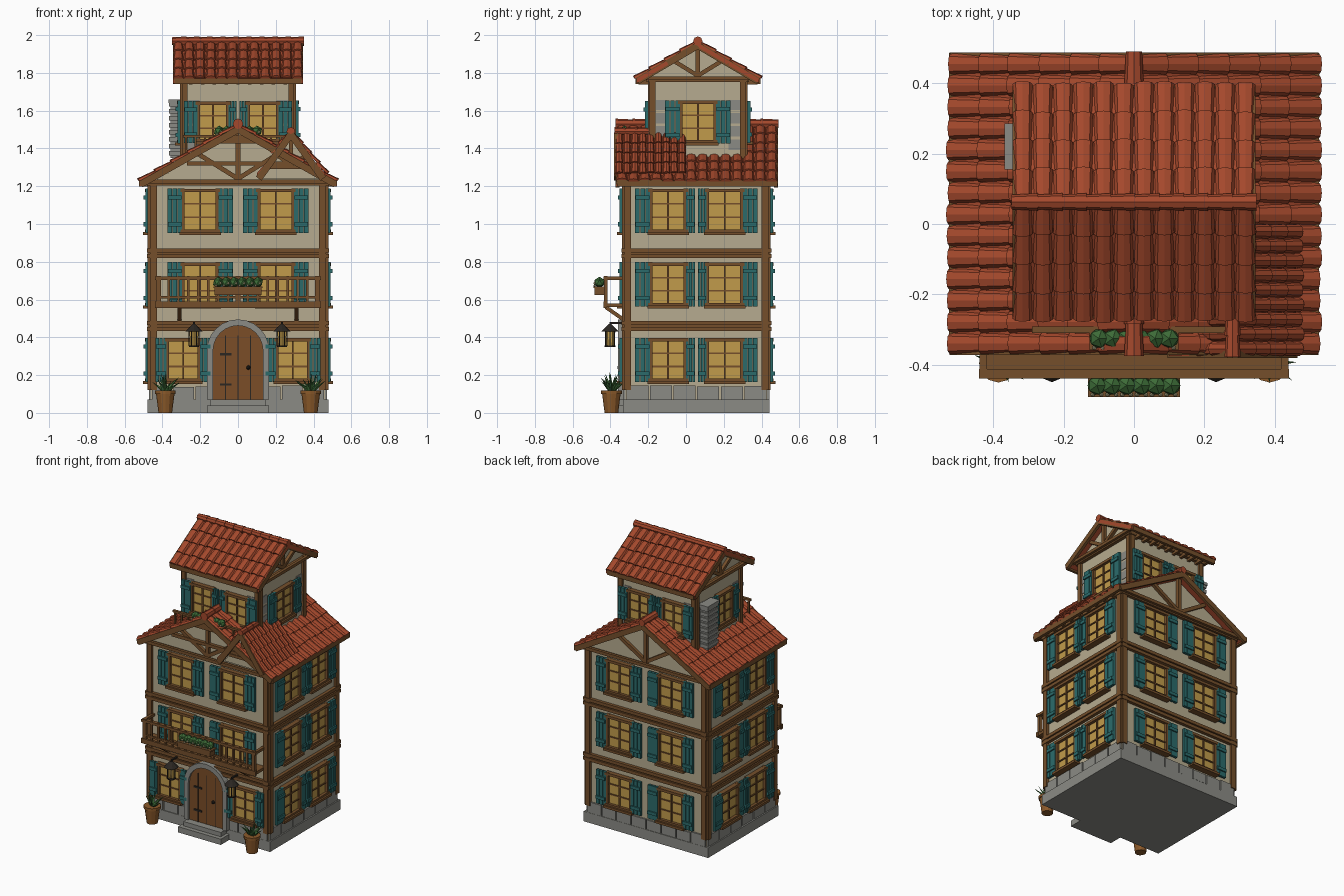
import bpy, bmesh, random
from math import sin, cos, pi, radians, ceil
from mathutils import Matrix, Vector

if "Cube" in bpy.data.objects:
    bpy.data.objects.remove(bpy.data.objects["Cube"])

random.seed(4)
COL = dict(wall=0xB5AA8E, wood=0x74502F, tile=0xA34A30, teal=0x2F6B6B, glass=0xC09A4C, stone=0x8A8A84,
           door=0x7A4E2C, dark=0x2E2A26, pot=0x8A5A2E, leaf=0x3F6B3A, flower=0xC8BE96)
MATS, PARTS, I = {}, {}, Matrix()
for k, h in COL.items():
    MATS[k] = bpy.data.materials.new(k)
    MATS[k].diffuse_color = [((h >> s & 255) / 255) ** 2.2 for s in (16, 8, 0)] + [1]

def part(name, mat):
    return PARTS.setdefault(name, (bmesh.new(), mat))[0]

def T(x, y, z): return Matrix.Translation((x, y, z))
def R(deg, axis='Z'): return Matrix.Rotation(radians(deg), 4, axis)

def box(name, mat, c, s, M=I):
    bmesh.ops.create_cube(part(name, mat), size=1, matrix=M @ T(*c) @ Matrix.Diagonal((*s, 1)))

def beam(name, mat, p, q, w, d, M=I):
    p, q = Vector(p), Vector(q)
    rot = (q - p).to_track_quat('X', 'Z').to_matrix().to_4x4()
    box(name, mat, (0, 0, 0), ((q - p).length, d, w), M @ Matrix.Translation((p + q) / 2) @ rot)

def cone(name, mat, c, r1, r2, h, n=8, M=I):
    bmesh.ops.create_cone(part(name, mat), cap_ends=True, segments=n, radius1=r1, radius2=r2,
                          depth=h, matrix=M @ T(*c))

def ball(name, mat, c, r):
    bmesh.ops.create_icosphere(part(name, mat), subdivisions=1, radius=r, matrix=T(*c))

def prism(name, mat, pts, y0, y1, M=I):
    bm = part(name, mat)
    a, b = [[bm.verts.new(M @ Vector((x, y, z))) for x, z in pts] for y in (y0, y1)]
    bm.faces.new(a); bm.faces.new(b[::-1])
    for i in range(len(pts)):
        j = (i + 1) % len(pts)
        bm.faces.new((a[i], b[i], b[j], a[j]))

def slope(name, hw, ze, zr, y0, y1, cols, rows, M, h=0.022, skip=lambda p: False):
    """barrel tiles and deck on both slopes of a gable roof whose ridge runs along local y"""
    bm = part(name + "_tiles", 'tile')
    for s in (-1, 1):
        up = Vector((-s * hw, 0, zr - ze)); L = up.length; up.normalize()
        n = Vector((s * (zr - ze), 0, hw)).normalized()
        w, l = (y1 - y0) / cols, L / rows
        prism(name + "_deck", 'tile', [(s * hw, ze - .02), (s * hw, ze + .004), (0, zr + .004), (0, zr - .02)], y0, y1, M)
        for i in range(cols):
            for j in range(rows):
                o = Vector((s * hw, y0 + (i + .5) * w, ze)) + up * (j * l - random.uniform(0, .008))
                if skip(M @ (o + up * l / 2)): continue
                ends = []
                for t, k, lift in ((0, .98, .009), (l * 1.12, .84, 0)):
                    ends.append([bm.verts.new(M @ (o + up * t + Vector((0, -cos(pi * a / 4) * w / 2 * k, 0))
                                 + n * (lift + h * .75 * sin(pi * a / 4)))) for a in range(5)])
                a, b = ends
                bm.faces.new(a); bm.faces.new(b[::-1])
                for q in range(5):
                    bm.faces.new((a[q], b[q], b[(q + 1) % 5], a[(q + 1) % 5]))

def ridge(name, z, y0, y1, n, r, M):
    l = (y1 - y0) / n
    for i in range(n):
        cone(name, 'tile', (0, 0, 0), r, r * .82, l * 1.1, 8, M @ T(0, y0 + (i + .5) * l, z) @ R(-90, 'X'))

def window(M, x, z, w=.18, h=.215, sl=.08, sr=.08):
    W = M @ T(x, 0, z)
    box("window_glass", 'glass', (0, -.006, 0), (w, .012, h), W)
    for s in (-1, 1):
        box("window_frames", 'wood', (s * w / 2, -.014, 0), (.016, .028, h + .02), W)
        box("window_frames", 'wood', (0, -.016, s * h / 2), (w + .03, .032, .018), W)
        sw = sl if s < 0 else sr
        cx = s * (w / 2 + .004 + sw / 2)
        for k in (-1, 0, 1):
            box("shutters", 'teal', (cx + k * sw / 3, -.022, 0), (sw / 3 - .003, .018, h + .02), W)
            if k: box("shutter_battens", 'teal', (cx, -.034, k * h * .33), (sw - .008, .012, .022), W)
    box("window_sills", 'wood', (0, -.022, -h / 2 - .012), (w + .04, .044, .016), W)
    box("window_bars", 'wood', (0, -.014, 0), (.01, .012, h), W)
    for f in (-.16, .17):
        box("window_bars", 'wood', (0, -.014, h * f), (w, .01, .008), W)

def leaves(c, n, r, h):
    for i in range(n):
        t = random.uniform(12, 60)
        l = h * random.uniform(.8, 1.1)
        cone("pot_leaves", 'leaf', (0, 0, l / 2), r, 0, l, 4, T(*c) @ R(360 * i / n + 20 * random.random()) @ R(t, 'Y'))

def planter(y, z, x=.125, n=6):
    box("planter_boxes", 'wood', (0, y, z + .02), (2 * x, .055, .04))
    box("planter_rims", 'wood', (0, y, z + .04), (2 * x + .012, .065, .01))
    for i in range(n):
        px = -x + .02 + (2 * x - .04) * i / (n - 1)
        ball("planter_greens", 'leaf', (px, y, z + .066), .03)
        for k in (-1, 1): ball("planter_flowers", 'flower', (px + k * .012, y - .026, z + .055 + .006 * k), .007)

FRONT, BACK = T(0, -.32, 0), T(0, .43, 0) @ R(180)
RIGHT, LEFT = T(.46, .055, 0) @ R(90), T(-.46, .055, 0) @ R(-90)
FACES = [(FRONT, .46), (BACK, .46), (RIGHT, .375), (LEFT, .375)]
TF, TB = T(0, -.185, 0), T(0, .31, 0) @ R(180)
TR, TL = T(.29, .0625, 0) @ R(90), T(-.29, .0625, 0) @ R(-90)
TOWER = [(TF, .29), (TB, .29), (TR, .2475), (TL, .2475)]

# walls
prism("main_walls", 'wall', [(-.46, .05), (.46, .05), (.46, 1.22), (0, 1.48), (-.46, 1.22)], -.32, .43)
prism("tower_walls", 'wall', [(-.2475, 1.2), (.2475, 1.2), (.2475, 1.78), (0, 1.93), (-.2475, 1.78)],
      -.29, .29, T(0, .0625, 0) @ R(90))

# stone base with block joints
box("stone_plinth", 'stone', (0, .055, .035), (.96, .775, .07))
for M, hw in FACES:
    n = ceil(hw * 2 / .125)
    w = 2 * hw / n
    for i in range(n):
        box("stone_course", 'stone', (-hw + (i + .5) * w, 0, .105), (w - .008, .022, .072 + random.uniform(-.008, .012)), M)

# timber framing
for M, hw in FACES:
    for s in (-1, 1): box("corner_posts", 'wood', (s * (hw - .012), -.003, .67), (.036, .03, 1.1), M)
    for z in (.445, .475, .83, .86, 1.215):
        box("floor_beams", 'wood', (0, -.009, z), (2 * hw + .03, .026, .022), M)
    for z in (.46, .845): box("floor_boards", 'wood', (0, -.002, z), (2 * hw, .02, .03), M)
for M, hw in TOWER:
    for s in (-1, 1):
        box("tower_posts", 'wood', (s * (hw - .008), -.002, 1.5), (.03, .028, .56), M)
        for z in (1.42, 1.49, 1.56, 1.63):
            box("tower_stones", 'stone', (s * (hw - .055), 0, z), (.06, .008, .055), M)
    box("tower_beams", 'wood', (0, -.008, 1.765), (2 * hw + .03, .03, .025), M)

# windows
for z in (.28, .68, 1.07):
    for s in (-1, 1):
        for M in (RIGHT, LEFT):
            window(M, s * .15, z, sl=.082 if s < 0 else .05, sr=.05 if s < 0 else .082)
        window(BACK, s * .2, z)
        if z < .5: window(FRONT, s * .29, z, w=.165, sl=.062, sr=.062)
        else: window(FRONT, s * .2, z)
for M in (TF, TB):
    for s in (-1, 1):
        window(M, s * .132, 1.54, w=.155, h=.2, sl=.075 if s < 0 else .045, sr=.045 if s < 0 else .075)
window(TR, 0, 1.54, h=.21)
window(TL, .05, 1.54, w=.15, h=.21, sl=.06, sr=.06)

# roofs
RT = T(0, .0625, 0) @ R(90)
DM = T(.28, 0, 0)
slope("main_roof", .515, 1.222, 1.515, -.37, .485, 14, 6, I,
      skip=lambda p: abs(p.x) < .25 and -.15 < p.y < .27)
slope("tower_roof", .325, 1.765, 1.955, -.345, .345, 12, 4, RT)
slope("dormer_roof", .18, 1.265, 1.475, -.375, 0, 9, 4, DM,
      skip=lambda p: p.z < 1.49 - .57 * abs(p.x))
ridge("main_ridge_caps", 1.53, -.37, -.19, 2, .028, I)
ridge("main_ridge_caps", 1.53, .31, .485, 2, .028, I)
ridge("tower_ridge_caps", 1.968, -.345, .345, 10, .025, RT)
ridge("dormer_ridge_caps", 1.49, -.375, -.19, 3, .023, DM)

# bargeboards, eave boards and rafter tails
def barge(hw, ze, zr, y, M):
    for s in (-1, 1):
        beam("bargeboards", 'wood', (s * hw, y, ze), (0, y, zr), .036, .02, M)
for y in (-.362, .477): barge(.515, 1.21, 1.5, y, I)
for y in (-.335, .335): barge(.32, 1.757, 1.945, y, RT)
barge(.17, 1.24, 1.475, -.37, DM)
for s in (-1, 1):
    box("eave_boards", 'wood', (s * .515, .06, 1.215), (.02, .85, .035))
    box("eave_boards", 'wood', (0, .0625 + s * .322, 1.755), (.67, .018, .03))
    for i in range(9):
        box("rafter_tails", 'wood', (s * .482, -.27 + i * .082, 1.212), (.05, .018, .025))
        box("rafter_tails", 'wood', (-.25 + i * .0625, .0625 + s * .28, 1.75), (.018, .07, .025))

# gable trusses
for M in (FRONT, BACK):
    box("gable_truss", 'wood', (0, -.01, 1.35), (.026, .024, .26), M)
    box("gable_truss", 'wood', (0, -.03, 1.225), (1.0, .02, .022), M)
    for s in (-1, 1):
        beam("gable_truss", 'wood', (0, -.01, 1.24), (s * .21, -.01, 1.37), .024, .022, M)
beam("gable_truss", 'wood', (-.27, -.015, 1.32), (.27, -.015, 1.32), .022, .022, FRONT)
for M in (TR, TL):
    box("tower_truss", 'wood', (0, -.01, 1.86), (.022, .022, .17), M)
    box("tower_truss", 'wood', (0, -.03, 1.772), (.58, .02, .02), M)
    for s in (-1, 1):
        beam("tower_truss", 'wood', (0, -.01, 1.785), (s * .13, -.01, 1.865), .022, .022, M)
# dormer gable front
prism("dormer_wall", 'wall', [(-.15, 1.24), (.15, 1.24), (0, 1.455)], -.335, -.05, DM)
beam("dormer_truss", 'wood', (-.11, -.34, 1.3), (.13, -.34, 1.3), .02, .02, DM)
box("dormer_truss", 'wood', (0, -.34, 1.37), (.02, .02, .15), DM)
for s in (-1, 1):
    beam("dormer_truss", 'wood', (0, -.34, 1.31), (s * .07, -.34, 1.36), .018, .02, DM)

# chimney stack on the left of the tower
box("chimney", 'stone', (-.328, .22, 1.5), (.06, .1, .3))
for i in range(8):
    box("chimney_courses", 'stone', (-.333, .22, 1.375 + i * .037), (.062, .118, .024))
box("chimney_cap", 'stone', (-.333, .22, 1.65), (.07, .13, .02))

# arched door with stone surround and steps
def arch(r, z0=.33): return [(r, .07)] + [(r * cos(pi * i / 12), z0 + r * sin(pi * i / 12)) for i in range(13)] + [(-r, .07)]
prism("door", 'door', arch(.132), -.345, -.31)
a, b = arch(.165), arch(.132)
for i in range(len(a) - 1):
    prism("door_surround", 'stone', [a[i], a[i + 1], b[i + 1], b[i]], -.36, -.31)
for x in (-.066, 0, .066): box("door_grooves", 'dark', (x, -.3455, .24), (.004, .003, .34))
for z in (.15, .31): box("door_hinges", 'dark', (-.065, -.348, z), (.06, .008, .012))
ball("door_knob", 'dark', (.055, -.352, .24), .013)
box("door_step_low", 'stone', (0, -.375, .02), (.33, .1, .04))
box("door_step_high", 'stone', (0, -.36, .055), (.29, .07, .03))

# balcony
box("balcony_floor", 'wood', (0, -.375, .57), (.87, .12, .02))
box("balcony_fascia", 'wood', (0, -.43, .572), (.88, .016, .034))
box("balcony_rail", 'wood', (0, -.425, .712), (.88, .026, .018))
box("balcony_low_rail", 'wood', (0, -.425, .612), (.86, .014, .012))
for i in range(17):
    big = i % 8 == 0
    box("balcony_balusters", 'wood', (-.42 + i * .0525, -.425, .65), (.026 if big else .013, .02 if big else .013, .15))
for s in (-1, 1):
    box("balcony_side_rails", 'wood', (s * .428, -.372, .712), (.02, .11, .018))
    beam("balcony_braces", 'wood', (s * .31, -.425, .56), (s * .31, -.325, .49), .02, .02)
    box("balcony_brackets", 'wood', (s * .31, -.33, .52), (.02, .02, .09))
planter(-.458, .625)

# tower balcony with planter
box("tower_balcony_floor", 'wood', (0, -.245, 1.36), (.56, .12, .016))
box("tower_balcony_rail", 'wood', (0, -.3, 1.465), (.58, .018, .014))
for i in range(12):
    box("tower_balcony_balusters", 'wood', (-.275 + i * .05, -.3, 1.41), (.012, .012, .1))
planter(-.325, 1.425, x=.12)

# lanterns and potted plants
for s in (-1, 1):
    x, y = s * .233, -.402
    box("lantern_arms", 'dark', (x, -.36, .475), (.01, .09, .01))
    cone("lantern_caps", 'dark', (x, y, .45), .047, .008, .04, 8)
    cone("lantern_glass", 'glass', (x, y, .395), .022, .028, .075, 6)
    cone("lantern_bases", 'dark', (x, y, .352), .03, .03, .008, 6)
    for k in range(6):
        box("lantern_bars", 'dark', (.027, 0, 0), (.005, .005, .08), T(x, y, .395) @ R(60 * k))
    px, py = s * .385, -.395
    cone("plant_pots", 'pot', (px, py, .055), .036, .05, .11, 12)
    cone("pot_rims", 'pot', (px, py, .11), .055, .055, .018, 12)
    leaves((px, py, .11), 14, .012, .1)

# turn the collected parts into objects
for name, (bm, mat) in PARTS.items():
    bmesh.ops.recalc_face_normals(bm, faces=bm.faces)
    me = bpy.data.meshes.new(name)
    bm.to_mesh(me); bm.free()
    me.materials.append(MATS[mat])
    bpy.context.scene.collection.objects.link(bpy.data.objects.new(name, me))

for m in bpy.data.materials:
    if m.users and not m.is_grease_pencil:
        m.use_nodes = True
        m.node_tree.nodes["Principled BSDF"].inputs["Base Color"].default_value = m.diffuse_color
